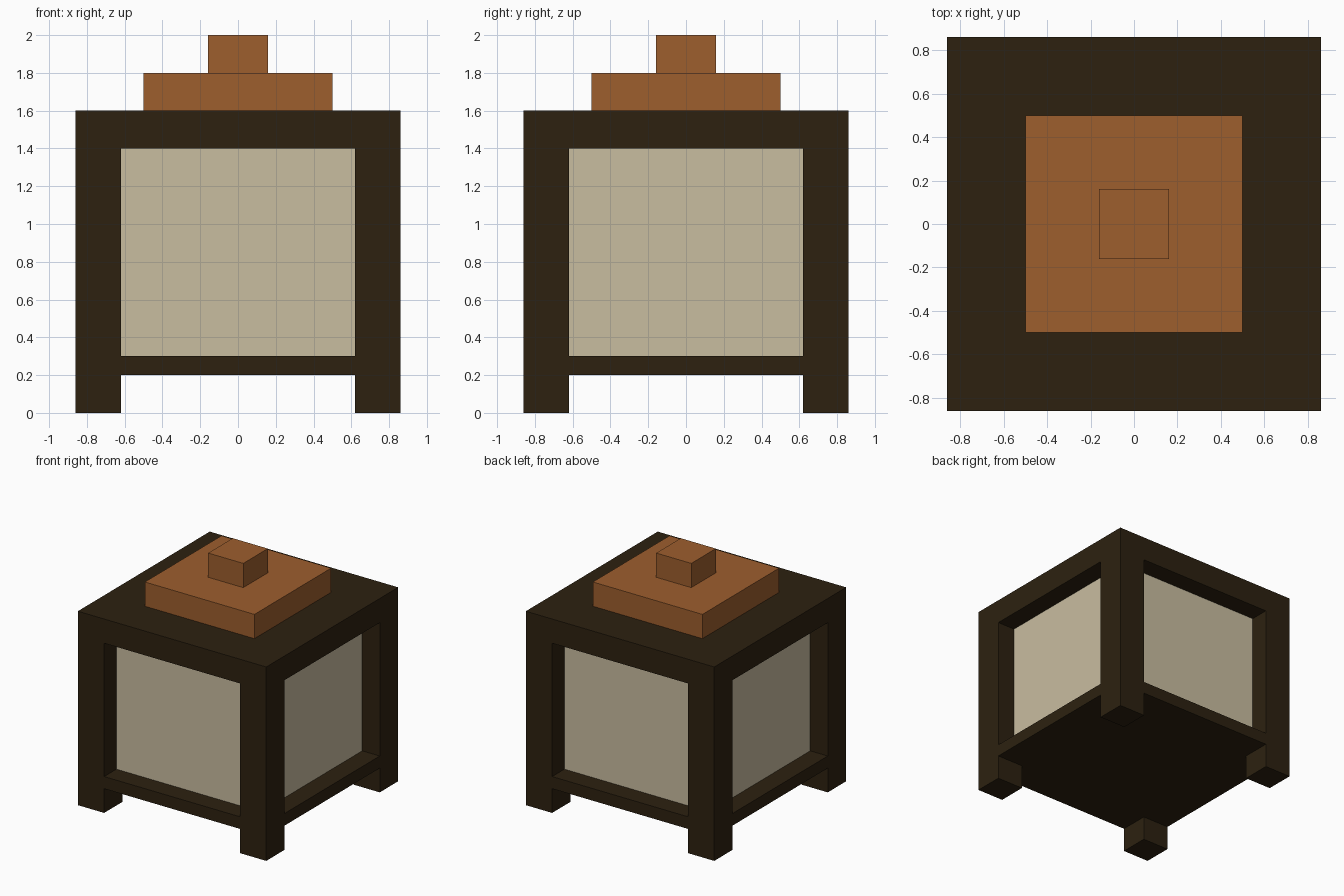
import bpy

cube = bpy.data.objects.get("Cube")
if cube:
    bpy.data.objects.remove(cube, do_unlink=True)


def make_material(name, rgb):
    mat = bpy.data.materials.new(name)
    mat.use_nodes = True
    color = (*rgb, 1.0)
    mat.diffuse_color = color
    mat.node_tree.nodes["Principled BSDF"].inputs["Base Color"].default_value = color
    return mat


dark_wood = make_material("dark wood", (0.026, 0.0152, 0.0052))
warm_wood = make_material("warm brown wood", (0.337, 0.112, 0.027))
paper = make_material("cream paper", (0.584, 0.509, 0.352))


def box(name, half, bottom, top, mat, x=0.0, y=0.0):
    """Square upright block, given its half width and height range."""
    bpy.ops.mesh.primitive_cube_add(size=1, location=(x, y, (bottom + top) / 2))
    obj = bpy.context.object
    obj.name = name
    obj.scale = (2 * half, 2 * half, top - bottom)
    bpy.ops.object.transform_apply(location=False, rotation=False, scale=True)
    obj.data.materials.append(mat)
    return obj


HALF = 0.86        # half width of the frame
POST = 0.12        # half width of a post
CORNER = HALF - POST

# Frame: base and roof slabs
box("base_slab", HALF, 0.2, 0.3, dark_wood)
box("roof_slab", HALF, 1.4, 1.6, dark_wood)

# Feet and corner posts
for side, sx in (("left", 1), ("right", -1)):
    for end, sy in (("front", -1), ("back", 1)):
        x, y = sx * CORNER, sy * CORNER
        box(f"{end}_{side}_foot", POST, 0.0, 0.2, dark_wood, x, y)
        box(f"{end}_{side}_post", POST, 0.3, 1.4, dark_wood, x, y)

# Recessed paper shade
box("paper_shade", 0.70, 0.3, 1.4, paper)

# Stepped cap and knob
box("cap", 0.50, 1.6, 1.8, warm_wood)
box("cap_knob", 0.16, 1.8, 2.0, warm_wood)
